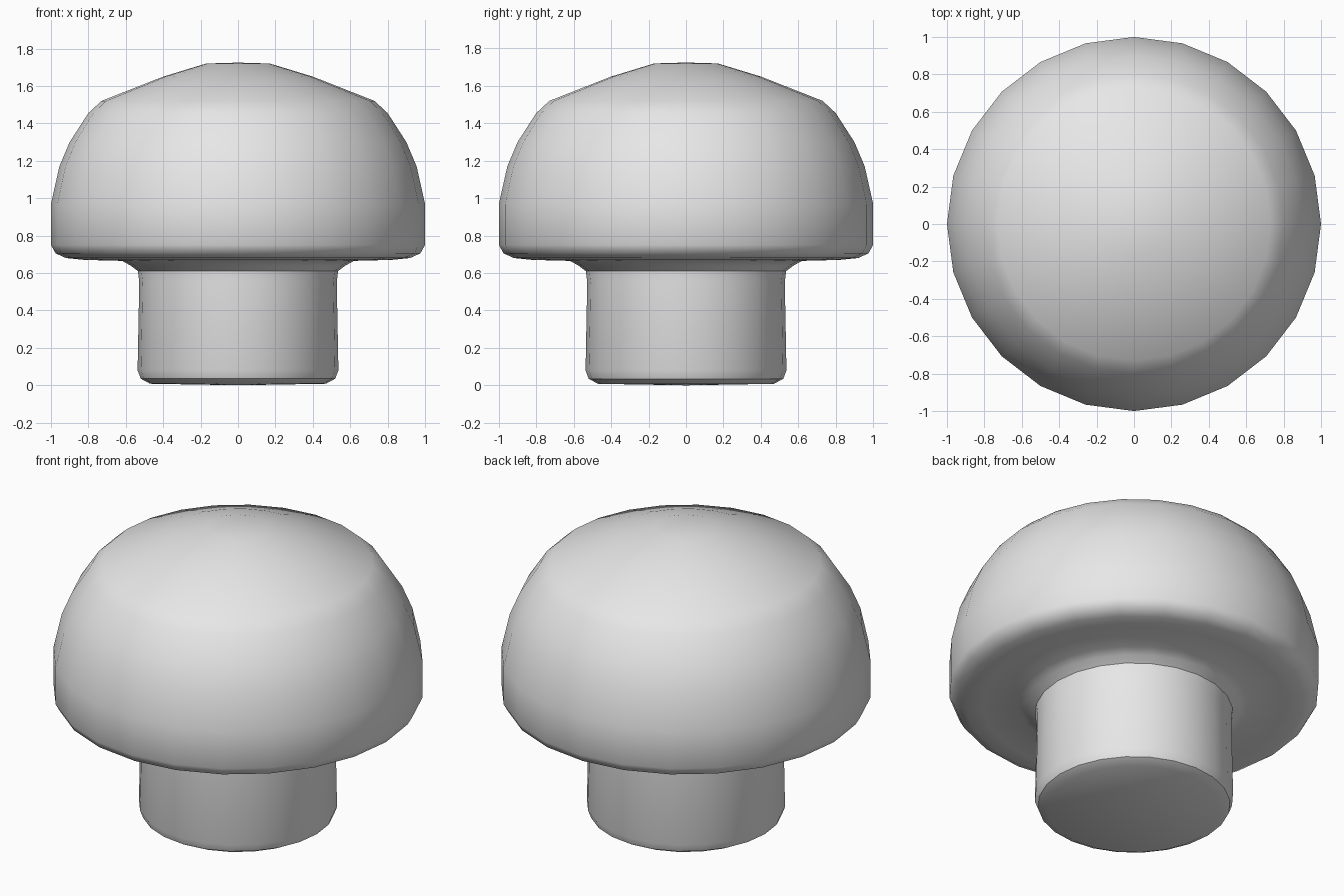
import bpy
import bmesh
import math
from mathutils import Vector

if "Cube" in bpy.data.objects:
    bpy.data.objects.remove(bpy.data.objects["Cube"])

SIDES = 24

# Half outline (radius, height), from the crown down to the foot
CAP = [(0, 1.725), (0.17, 1.72), (0.40, 1.65), (0.73, 1.52), (0.80, 1.455),
       (0.90, 1.30), (0.955, 1.17), (1.0, 0.97), (1.0, 0.75), (0.975, 0.705),
       (0.92, 0.68), (0.82, 0.67)]
STEM = [(0.62, 0.665), (0.575, 0.64), (0.535, 0.61), (0.528, 0.55),
        (0.537, 0.08), (0.52, 0.035), (0.47, 0.008), (0, 0)]


def lathe(name, outline, material):
    """Turn an outline around the z axis into a closed smooth solid."""
    bm = bmesh.new()
    verts = [bm.verts.new((r, 0, z)) for r, z in outline]
    edges = [bm.edges.new(pair) for pair in zip(verts, verts[1:])]
    bmesh.ops.spin(bm, geom=verts + edges, cent=Vector(), axis=(0, 0, 1),
                   angle=math.tau, steps=SIDES, use_duplicate=False)
    bmesh.ops.remove_doubles(bm, verts=bm.verts[:], dist=0.0005)
    bmesh.ops.recalc_face_normals(bm, faces=bm.faces[:])
    mesh = bpy.data.meshes.new(name)
    bm.to_mesh(mesh)
    bm.free()
    mesh.materials.append(material)
    obj = bpy.data.objects.new(name, mesh)
    bpy.context.collection.objects.link(obj)
    bpy.context.view_layer.objects.active = obj
    obj.select_set(True)
    bpy.ops.object.shade_smooth_by_angle(angle=math.radians(40))
    obj.select_set(False)
    return obj


grey = bpy.data.materials.new("light_grey")
grey.diffuse_color = (0.8, 0.8, 0.8, 1)
grey.use_nodes = True
grey.node_tree.nodes["Principled BSDF"].inputs["Base Color"].default_value = grey.diffuse_color

# Domed cap flowing into a short stem as one skin
lathe("mushroom", CAP + STEM, grey)
